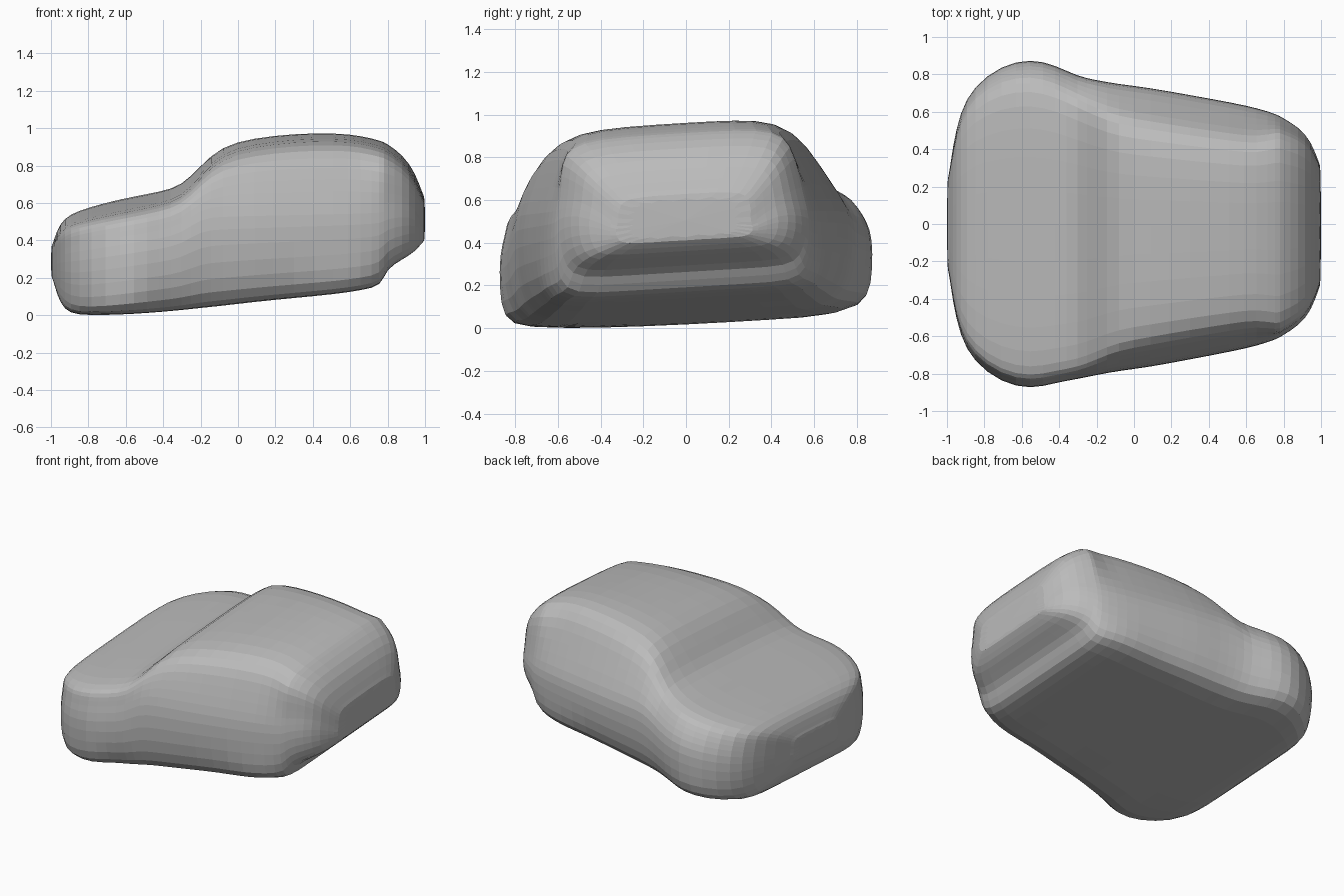
import bpy
import bmesh

cube = bpy.data.objects.get("Cube")
if cube:
    bpy.data.objects.remove(cube)

grey = bpy.data.materials.new("plain_grey")
grey.use_nodes = True
grey.diffuse_color = (0.5, 0.5, 0.5, 1)
grey.node_tree.nodes["Principled BSDF"].inputs["Base Color"].default_value = (0.5, 0.5, 0.5, 1)

# Body stations from nose to tail: x, half width, floor, top
STATIONS = [
    (-.99, .25, .21, .37),
    (-.97, .41, .13, .44),
    (-.93, .60, .05, .50),
    (-.86, .735, .01, .535),
    (-.71, .85, .02, .575),
    (-.55, .885, .04, .61),
    (-.42, .85, .05, .635),
    (-.30, .79, .06, .67),
    (-.20, .77, .07, .78),
    (-.09, .75, .08, .89),
    (.08, .73, .10, .935),
    (.30, .69, .12, .96),
    (.52, .65, .14, .965),
    (.66, .62, .16, .95),
    (.77, .585, .18, .92),
    (.79, .57, .27, .91),
    (.88, .52, .32, .85),
    (.95, .44, .36, .75),
    (.99, .32, .41, .63),
]
SIDE_LEAN = .06


def half_section(width, floor, top, sill, belt, roof):
    """Half outline from underneath to roof, as (width, height) pairs."""
    wall = belt - floor
    rise = top - belt

    def toward_roof(share):
        return width + (roof - width) * share

    return [
        (.55 * width * sill, floor),
        (.93 * width * sill, floor),
        (width * (sill + .04), floor + .14 * wall),
        (width, floor + .45 * wall),
        (width, floor + .80 * wall),
        (.97 * width, belt),
        (toward_roof(.55), belt + .42 * rise),
        (toward_roof(.88), belt + .76 * rise),
        (.88 * roof, top - .05 * rise),
        (.50 * roof, top),
    ]


def station_ring(bm, x, width, floor, top):
    """One closed cross-section; the right side is fuller than the left."""
    sill = .95 if abs(abs(x) - .6) < .12 else .91
    tail_fullness = .10 if x > .75 else 0
    roof_share = 1.1 - .4 * top + tail_fullness
    right_width = width * (1.05 if x > -.4 else 1)
    right_share = min(.93, roof_share + .11)
    left = half_section(width, floor, top, sill, min(.55, .74 * top), width * roof_share)
    right = half_section(right_width, floor, top, sill, min(.63, .8 * top), right_width * right_share)
    outline = left + [(0, top)]
    outline += [(-y, z) for y, z in reversed(right)] + [(0, floor)]
    return [bm.verts.new((x, y, max(0, z + SIDE_LEAN * y))) for y, z in outline]


# Car body lofted through the stations
bm = bmesh.new()
rings = [station_ring(bm, *station) for station in STATIONS]
for a, b in zip(rings, rings[1:]):
    for i in range(len(a)):
        bm.faces.new((a[i - 1], a[i], b[i], b[i - 1]))

# Nose and tail closed by slightly domed caps
for ring, push in ((rings[0], -.01), (rings[-1], .01)):
    cap = bm.faces.new(ring)
    bmesh.ops.inset_region(bm, faces=[cap], thickness=.04, use_even_offset=False)
    bmesh.ops.translate(bm, verts=cap.verts, vec=(push, 0, 0))
bmesh.ops.recalc_face_normals(bm, faces=bm.faces)

mesh = bpy.data.meshes.new("car_body")
bm.to_mesh(mesh)
bm.free()
mesh.materials.append(grey)
body = bpy.data.objects.new("car_body", mesh)
bpy.context.collection.objects.link(body)

# One round of subdivision rounds the body but keeps its flat facets
soften = body.modifiers.new("soften", "SUBSURF")
soften.levels = soften.render_levels = 1
